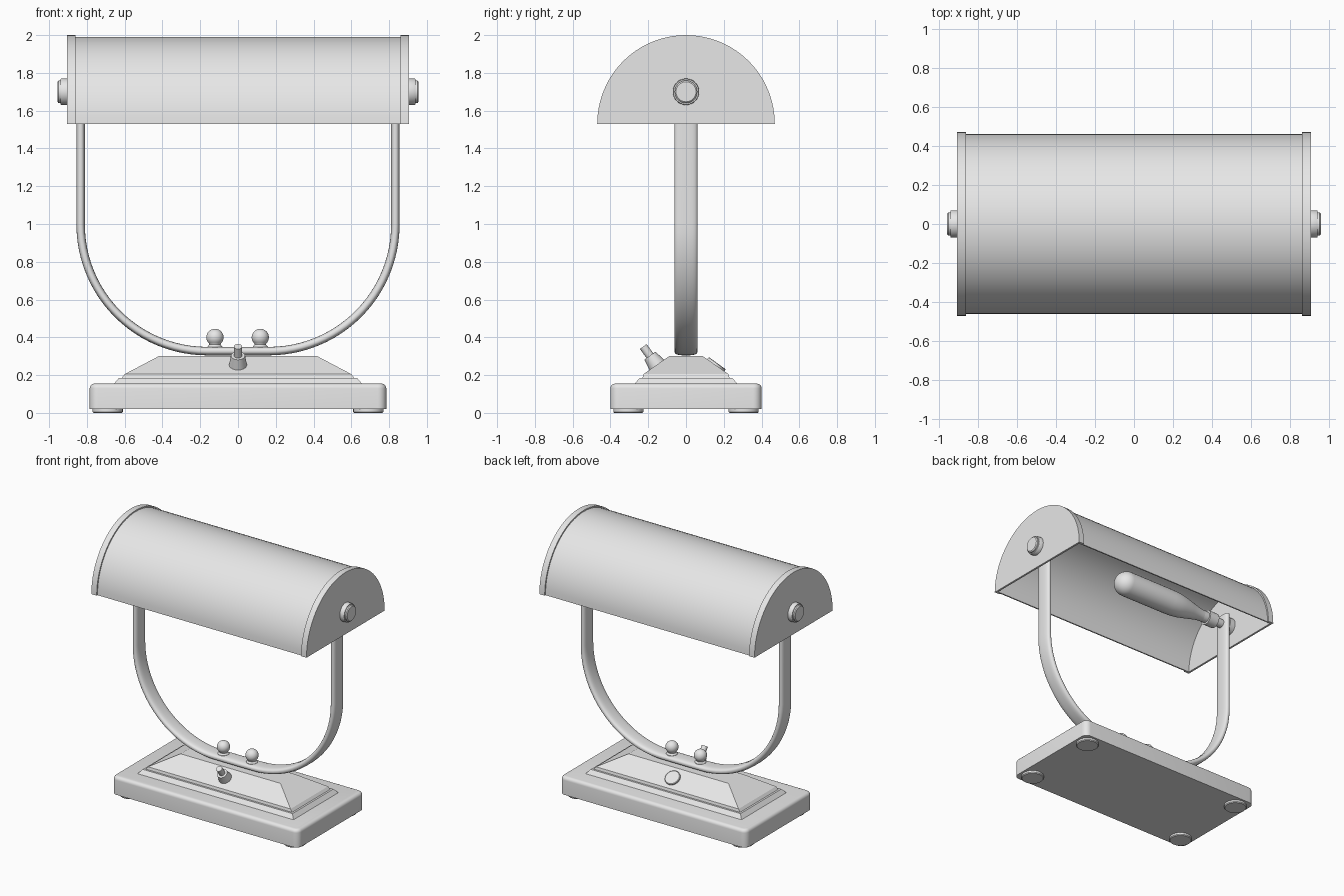
import bpy, bmesh, math
from mathutils import Vector

if "Cube" in bpy.data.objects:
    bpy.data.objects.remove(bpy.data.objects["Cube"])

metal = bpy.data.materials.new("plain_grey")
metal.diffuse_color = (0.8, 0.8, 0.8, 1)
metal.use_nodes = True
metal.node_tree.nodes["Principled BSDF"].inputs["Base Color"].default_value = metal.diffuse_color


def finish(bm, name, angle=35):
    bmesh.ops.recalc_face_normals(bm, faces=bm.faces)
    me = bpy.data.meshes.new(name)
    bm.to_mesh(me)
    bm.free()
    ob = bpy.data.objects.new(name, me)
    bpy.context.collection.objects.link(ob)
    me.materials.append(metal)
    bpy.ops.object.select_all(action='DESELECT')
    ob.select_set(True)
    bpy.context.view_layer.objects.active = ob
    bpy.ops.object.shade_smooth_by_angle(angle=math.radians(angle))
    return ob


def loft(name, rings, angle=35):
    """Skin closed rings of equal length and cap both ends."""
    bm = bmesh.new()
    vs = [[bm.verts.new(p) for p in r] for r in rings]
    n = len(vs[0])
    for a, b in zip(vs, vs[1:]):
        for i in range(n):
            j = (i + 1) % n
            bm.faces.new((a[i], a[j], b[j], b[i]))
    bm.faces.new(vs[0])
    bm.faces.new(vs[-1][::-1])
    return finish(bm, name, angle)


def lathe(name, origin, axis, profile, n=32, angle=35):
    """Round part: profile is (distance along axis, radius)."""
    axis, origin = Vector(axis).normalized(), Vector(origin)
    u = axis.orthogonal().normalized()
    v = axis.cross(u)
    turn = [2 * math.pi * i / n for i in range(n)]
    return loft(name, [[origin + axis * d + (u * math.cos(t) + v * math.sin(t)) * r
                        for t in turn] for d, r in profile], angle)


def arc(r, n=36):
    return [(r * math.cos(math.pi * i / n), 1.53 + r * math.sin(math.pi * i / n))
            for i in range(n + 1)]


def extrude_x(name, outline, x0, x1):
    return loft(name, [[(x, y, z) for y, z in outline] for x in (x0, x1)])


def half_shell(name, r_out, r_in, x0, x1):
    return extrude_x(name, arc(r_out) + arc(r_in)[::-1], x0, x1)


# Base slab with rounded corners and a softened top edge
def rounded_rect(hx, hy, r, z, n=6):
    pts = []
    for k, (sx, sy) in enumerate(((1, 1), (-1, 1), (-1, -1), (1, -1))):
        for i in range(n + 1):
            t = math.pi / 2 * (k + i / n)
            pts.append((sx * (hx - r) + r * math.cos(t), sy * (hy - r) + r * math.sin(t), z))
    return pts


slab = [rounded_rect(0.785, 0.4, 0.045, 0.02)]
for i in range(6):
    t = math.pi / 2 * i / 5
    d = 0.025 * (1 - math.cos(t))
    slab.append(rounded_rect(0.785 - d, 0.4 - d, 0.045 - d, 0.13 + 0.025 * math.sin(t)))
loft("base_slab", slab)

# Stepped plinth
loft("base_plinth", [[(sx * hx, sy * hy, z) for sx, sy in ((1, 1), (-1, 1), (-1, -1), (1, -1))]
     for hx, hy, z in ((0.66, 0.275, 0.15), (0.63, 0.245, 0.185), (0.615, 0.23, 0.185),
                       (0.6, 0.225, 0.205), (0.42, 0.09, 0.3))], 5)

# Feet
for sx in (-1, 1):
    for sy in (-1, 1):
        lathe("foot", (sx * 0.69, sy * 0.305, 0), (0, 0, 1), [(0, 0.075), (0.006, 0.08), (0.025, 0.08)])

# U-shaped arm: flat strap with rounded edges swept along a path
R, cx, cz = 0.67, 0.163, 0.997
path = [(-cx - R, 1.765, -1, 0)]
for i in range(25):
    t = math.pi / 2 * i / 24
    path.append((-cx - R * math.cos(t), cz - R * math.sin(t), -math.cos(t), -math.sin(t)))
path += [(-x, z, -nx, nz) for x, z, nx, nz in path[::-1]]


def strap(x, z, nx, nz, n=24):
    ring = []
    for i in range(n):
        t = 2 * math.pi * (i + 0.5) / n
        c, s = math.cos(t), math.sin(t)
        a = 0.061 * math.copysign(abs(c) ** 0.6, c)
        b = 0.0225 * math.copysign(abs(s) ** 0.8, s)
        ring.append((x + nx * b, a, z + nz * b))
    return ring


loft("arm", [strap(*p) for p in path], 50)

# Ball nuts fixing the arm to the base
ball = [(0, 0.04), (0.02, 0.04), (0.032, 0.03)]
ball += [(0.07 - 0.045 * math.cos(t), 0.045 * math.sin(t) + 0.0005)
         for t in (math.pi * (0.25 + 0.75 * i / 14) for i in range(15))]
for x in (-0.122, 0.118):
    lathe("ball_nut", (x, 0, 0.33), (0, 0, 1), ball)

# Toggle switch on the front slope, flat button on the back slope
lathe("switch", (0, -0.138, 0.23), (0, -0.59, 0.81),
      [(0, 0.052), (0.09, 0.037), (0.09, 0.022), (0.15, 0.022)])
lathe("back_button", (0, 0.157, 0.251), (0, 0.59, 0.81),
      [(-0.01, 0.056), (0.012, 0.056), (0.015, 0.052)])

# Shade: open half tube, with a rim, end plate and pivot knob at each end
half_shell("shade", 0.46, 0.45, -0.89, 0.89)
for s in (-1, 1):
    half_shell("shade_rim", 0.47, 0.458, s * 0.86, s * 0.905)
    extrude_x("shade_end", arc(0.469), s * 0.89, s * 0.905)
    lathe("pivot_knob", (s * 0.9, 0, 1.7), (s, 0, 0),
          [(0, 0.07), (0.035, 0.07), (0.04, 0.067), (0.04, 0.06), (0.05, 0.06), (0.056, 0.053)])
    lathe("pivot_washer", (s * 0.845, 0, 1.7), (s, 0, 0), [(0, 0.065), (0.05, 0.065)])

# Socket and tubular bulb, held at the left end
lathe("socket", (-0.83, 0, 1.7), (1, 0, 0),
      [(0, 0.032), (0.08, 0.032), (0.08, 0.055), (0.16, 0.055), (0.16, 0.042), (0.22, 0.042)])
bulb = [(-0.63, 0.042), (-0.59, 0.046), (-0.52, 0.062), (-0.44, 0.08), (-0.38, 0.088), (-0.32, 0.09)]
bulb += [(0.07 + 0.09 * math.sin(t), 0.09 * math.cos(t) + 0.0005)
         for t in (math.pi / 2 * i / 10 for i in range(11))]
lathe("bulb", (0, 0, 1.7), (1, 0, 0), bulb)
